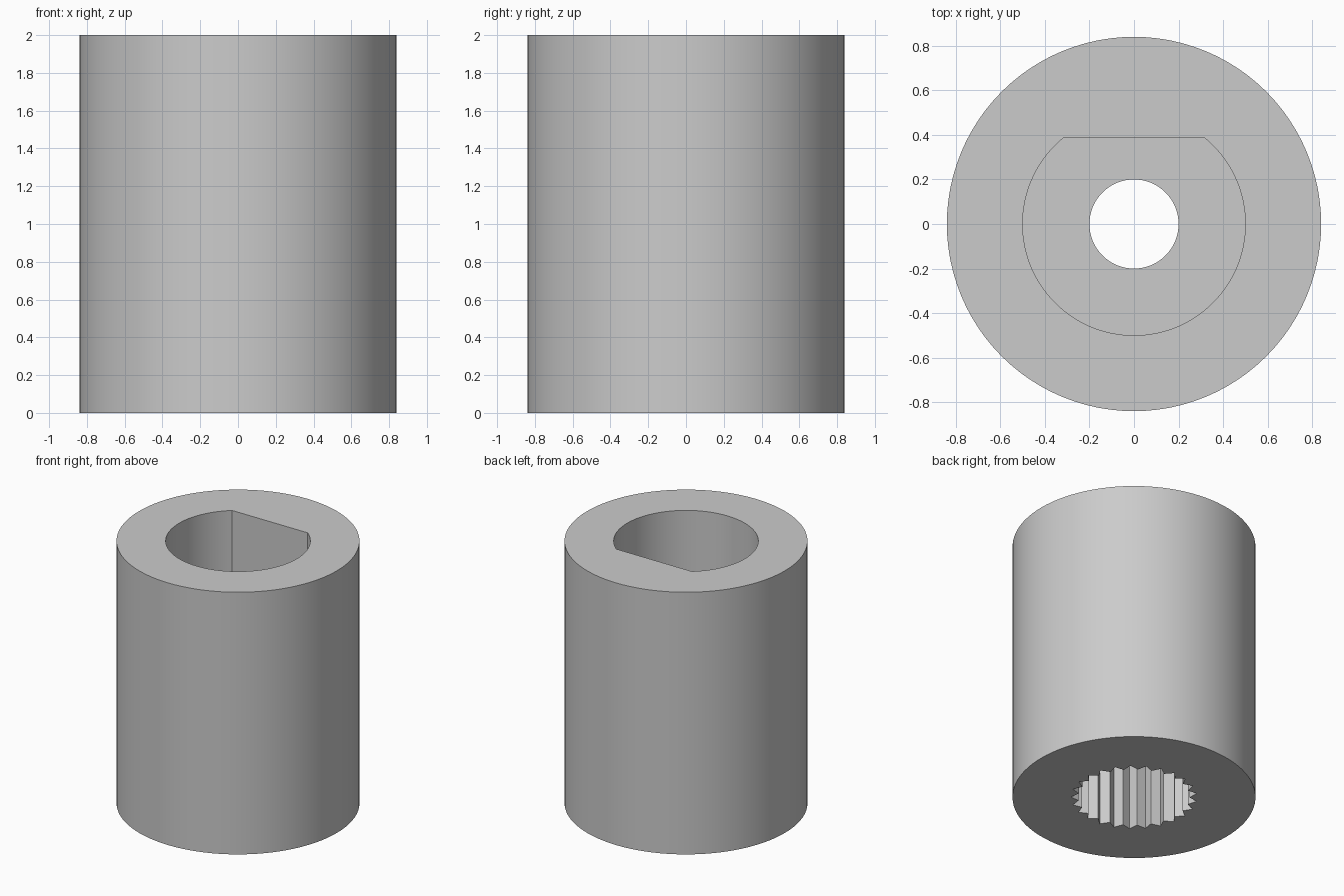
import bpy, bmesh
from math import sin, cos, pi, asin, radians
from mathutils import Vector

if "Cube" in bpy.data.objects:
    bpy.data.objects.remove(bpy.data.objects["Cube"])

HEIGHT, OUTER_R = 2.0, 0.84
BORE_R, FLAT_Y = 0.5, 0.385
HOLE_R = 0.2
TEETH, TIP_R, ROOT_R = 25, 0.385, 0.437
SPLINE_TOP, BORE_FLOOR = 0.65, 1.0


def polar(r, a):
    return (r * cos(a), r * sin(a))


def circle(r, n):
    return [polar(r, 2 * pi * i / n) for i in range(n)]


def d_profile(r, flat, n=72):
    # arc running from the left end of the flat round to its right end
    a = asin(flat / r)
    start, sweep = pi - a, pi + 2 * a
    return [polar(r, start + sweep * i / n) for i in range(n + 1)]


def spline_profile():
    return [polar(TIP_R if i % 2 else ROOT_R, pi / 2 + pi * i / TEETH)
            for i in range(2 * TEETH)]


bm = bmesh.new()


def wall(profile, z0, z1):
    """Upright wall along a closed profile; returns its lower and upper edges."""
    loops = [[bm.verts.new((x, y, z)) for x, y in profile] for z in (z0, z1)]
    n = len(profile)
    for i in range(n):
        j = (i + 1) % n
        bm.faces.new((loops[0][i], loops[0][j], loops[1][j], loops[1][i]))
    return [[bm.edges.get((lp[i], lp[(i + 1) % n])) for i in range(n)] for lp in loops]


def ring_face(outer, inner, up):
    bmesh.ops.triangle_fill(bm, edges=outer + inner, use_beauty=True,
                            normal=Vector((0, 0, up)))


# Walls: outer barrel, D-shaped shaft bore, screw hole, toothed socket
body = wall(circle(OUTER_R, 96), 0, HEIGHT)
bore = wall(d_profile(BORE_R, FLAT_Y), BORE_FLOOR, HEIGHT)
hole = wall(circle(HOLE_R, 64), SPLINE_TOP, BORE_FLOOR)
teeth = wall(spline_profile(), 0, SPLINE_TOP)

# Flat rings joining the walls
ring_face(body[1], bore[1], 1)
ring_face(bore[0], hole[1], 1)
ring_face(teeth[1], hole[0], -1)
ring_face(body[0], teeth[0], -1)
bmesh.ops.recalc_face_normals(bm, faces=bm.faces[:])

mesh = bpy.data.meshes.new("shaft_coupler")
bm.to_mesh(mesh)
bm.free()
coupler = bpy.data.objects.new("shaft_coupler", mesh)
bpy.context.collection.objects.link(coupler)

# Plain grey
grey = bpy.data.materials.new("plain_grey")
grey.use_nodes = True
colour = (0.6, 0.6, 0.6, 1)
grey.diffuse_color = colour
grey.node_tree.nodes["Principled BSDF"].inputs["Base Color"].default_value = colour
mesh.materials.append(grey)

bpy.context.view_layer.objects.active = coupler
coupler.select_set(True)
bpy.ops.object.shade_smooth_by_angle(angle=radians(25))
